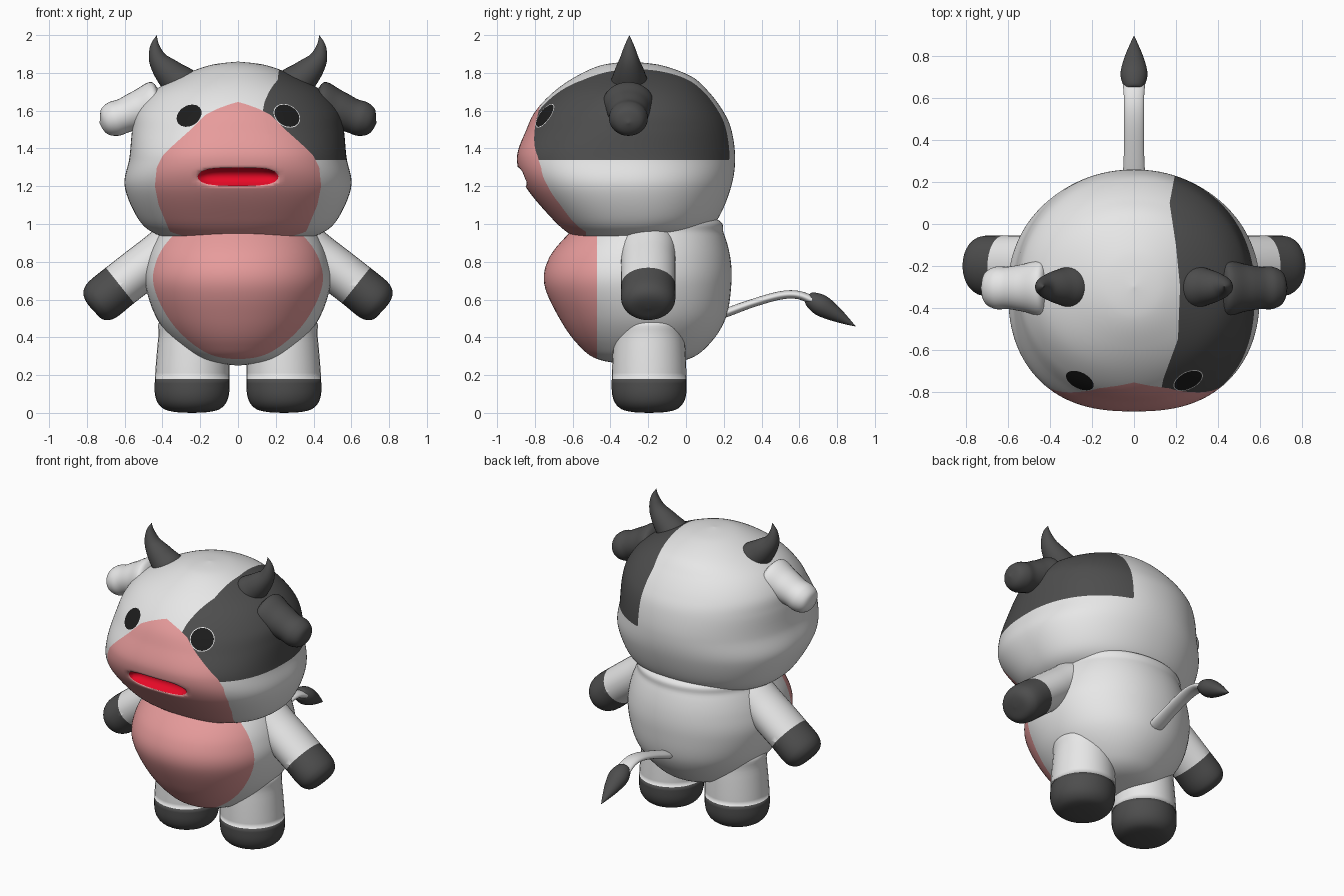
import bpy, bmesh, math
from mathutils import Vector

cube = bpy.data.objects.get("Cube")
if cube:
    bpy.data.objects.remove(cube, do_unlink=True)


def material(name, r, g, b):
    m = bpy.data.materials.new(name)
    m.use_nodes = True
    m.diffuse_color = (r, g, b, 1)
    node = m.node_tree.nodes["Principled BSDF"]
    node.inputs["Base Color"].default_value = (r, g, b, 1)
    node.inputs["Roughness"].default_value = 0.6
    return m


WHITE = material("white", 0.8, 0.8, 0.8)
DARK = material("dark grey", 0.075, 0.075, 0.075)
PINK = material("pink", 0.8, 0.33, 0.33)
RED = material("red", 0.8, 0.003, 0.02)
BLACK = material("black", 0.012, 0.012, 0.012)


def spline(rows, steps):
    """Smooth curve through rows of equal-length tuples."""
    pts = [rows[0]] + list(rows) + [rows[-1]]
    out = []
    for i in range(1, len(pts) - 2):
        for k in range(steps):
            t = k / steps
            out.append([0.5 * (2 * b + (c - a) * t + (2 * a - 5 * b + 4 * c - d) * t * t
                               + (3 * b - a - 3 * c + d) * t ** 3)
                        for a, b, c, d in zip(*pts[i - 1:i + 3])])
    return out + [list(rows[-1])]


def lerp_table(table, v):
    """Piecewise linear lookup, table ascending."""
    if v <= table[0][0]:
        return table[0][1]
    for (a, p), (b, q) in zip(table, table[1:]):
        if v <= b:
            return p + (q - p) * (v - a) / (b - a)
    return table[-1][1]


def cut(bm, f):
    """Cut the faces along the line where f is zero."""
    val = {v: f(v.co) for v in bm.verts}
    new = set()
    for e in list(bm.edges):
        a, b = e.verts
        if val[a] * val[b] < 0:
            new.add(bmesh.utils.edge_split(e, a, val[a] / (val[a] - val[b]))[1])
    for face in list(bm.faces):
        vs = [v for v in face.verts if v in new]
        if len(vs) == 2:
            bmesh.utils.face_split(face, vs[0], vs[1])


def build(name, rings, base, zones=(), shape=None):
    """Skin closed rings; each zone (material, f) paints where f < 0."""
    bm = bmesh.new()
    loops = [[bm.verts.new(p) for p in ring] for ring in rings]
    n = len(loops[0])
    for lo, hi in zip(loops, loops[1:]):
        for i in range(n):
            j = (i + 1) % n
            bm.faces.new((lo[i], lo[j], hi[j], hi[i]))
    bmesh.ops.remove_doubles(bm, verts=bm.verts[:], dist=1e-4)
    bmesh.ops.recalc_face_normals(bm, faces=bm.faces[:])
    for _, f in zones:
        cut(bm, f)
    mats = [base]
    for m, f in zones:
        if m not in mats:
            mats.append(m)
        for face in bm.faces:
            if f(face.calc_center_median()) < 0:
                face.material_index = mats.index(m)
    if shape:
        for v in bm.verts:
            shape(v.co)
    for face in bm.faces:
        face.smooth = True
    mesh = bpy.data.meshes.new(name)
    bm.to_mesh(mesh)
    bm.free()
    for m in mats:
        mesh.materials.append(m)
    obj = bpy.data.objects.new(name, mesh)
    bpy.context.collection.objects.link(obj)
    return obj


def blob(rows, steps, segs):
    """Rings from rows of height, half width, front y, back y, front squareness."""
    rings = []
    for z, w, yf, yb, sq in spline(rows, steps):
        ring = []
        for i in range(segs):
            a = math.tau * i / segs
            c, s = math.cos(a), math.sin(a)
            p = 2 / (sq if s < 0 else 2.1)
            x = math.copysign(abs(c) ** p, c) * max(w, 0)
            y = math.copysign(abs(s) ** p, s) * (yb - yf) / 2 + (yf + yb) / 2
            ring.append(Vector((x, y, z)))
        rings.append(ring)
    return rings


def tube(rows, side, aspect=1.0, steps=6, segs=32):
    """Rings along rows of x, y, z, radius; aspect widens along the side axis."""
    pts = spline(rows, steps)
    rings = []
    for i, (x, y, z, r) in enumerate(pts):
        a, b = pts[max(i - 1, 0)], pts[min(i + 1, len(pts) - 1)]
        t = (Vector(b[:3]) - Vector(a[:3])).normalized()
        s = Vector(side)
        u = t.cross(s).normalized()
        r = max(r, 0)
        rings.append([Vector((x, y, z)) + r * (aspect * math.cos(k) * s + math.sin(k) * u)
                      for k in (math.tau * j / segs for j in range(segs))])
    return rings


# Head
head = blob([
    (0.93, 0, -0.3, -0.3, 2), (0.92, 0.3, -0.55, -0.02, 2.2), (0.95, 0.44, -0.62, 0.08, 2.4),
    (1.03, 0.53, -0.71, 0.17, 2.5), (1.2, 0.6, -0.85, 0.24, 2.5), (1.35, 0.575, -0.895, 0.26, 2.5),
    (1.5, 0.56, -0.845, 0.24, 2.2), (1.6, 0.535, -0.795, 0.195, 2), (1.7, 0.45, -0.7, 0.12, 2),
    (1.78, 0.31, -0.585, 0.03, 2), (1.84, 0.15, -0.45, -0.13, 2), (1.86, 0, -0.3, -0.3, 2)], 12, 128)

MUZZLE = [(0.91, 0.34), (1.1, 0.42), (1.2, 0.44), (1.3, 0.43), (1.36, 0.4), (1.42, 0.34),
          (1.5, 0.25), (1.58, 0.17), (1.61, 0.11), (1.635, 0.04), (1.66, -0.05)]
PATCH = [(-0.83, 0.16), (-0.79, 0.13), (-0.74, 0.14), (-0.55, 0.21), (-0.3, 0.22),
         (-0.1, 0.2), (0.1, 0.17), (0.26, 0.2)]


def patch(p):
    return max(lerp_table(PATCH, p.y) - p.x, 1.34 - p.z)


def muzzle(p):
    return max(abs(p.x) - lerp_table(MUZZLE, p.z), p.y + 0.53)


def mouth(p):
    if p.y > -0.5:
        return 1.0
    return (p.x / 0.215) ** 4 + ((p.z - 1.25) / 0.048) ** 2 - 1


def sink_mouth(p):
    d = -mouth(p)
    if d > 0:
        p.y += 0.07 * d ** 0.6
        p.z += 0.012 * d


def eye(sign, radius):
    front = (p for ring in head for p in ring if p.y < -0.4)
    c = min(front, key=lambda p: (p.x - sign * 0.26) ** 2 + (p.z - 1.58) ** 2)
    return lambda p: (p - c).length - radius


zones = [(DARK, patch), (PINK, muzzle), (RED, mouth)]
for sign in (1, -1):
    zones += [(WHITE, eye(sign, 0.076)), (BLACK, eye(sign, 0.071))]
build("head", head, WHITE, zones, sink_mouth)

# Body with pink belly
build("body", blob([
    (0.25, 0, -0.22, -0.22, 2.1), (0.28, 0.2, -0.455, 0, 2.1), (0.36, 0.32, -0.57, 0.12, 2.1),
    (0.5, 0.43, -0.67, 0.21, 2.1), (0.68, 0.49, -0.75, 0.24, 2.1), (0.82, 0.475, -0.725, 0.235, 2.1),
    (0.95, 0.42, -0.62, 0.2, 2.1), (1.03, 0.36, -0.52, 0.15, 2.1), (1.1, 0, -0.2, -0.2, 2.1)], 8, 80),
    WHITE, [(PINK, lambda p: p.y + 0.47)])

# Paired parts
for sign, label in ((1, "left"), (-1, "right")):
    def sided(rows, y):
        return [(sign * x, y, z, r) for x, z, r in rows]

    build(label + "_ear", tube(sided([
        (0.4, 1.64, 0), (0.42, 1.635, 0.12), (0.52, 1.605, 0.105), (0.6, 1.575, 0.092),
        (0.66, 1.555, 0.092), (0.71, 1.54, 0.065), (0.733, 1.535, 0)], -0.305), (0, 1, 0), 1.1),
        DARK if sign > 0 else WHITE)

    build(label + "_horn", tube(sided([
        (0.25, 1.7, 0), (0.28, 1.725, 0.09), (0.355, 1.79, 0.08), (0.42, 1.865, 0.052),
        (0.44, 1.94, 0.026), (0.43, 2.0, 0)], -0.3), (0, 1, 0), 1.05), DARK)

    # Hoof boundary runs square to the arm
    build(label + "_arm", tube(sided([
        (0.29, 0.94, 0), (0.31, 0.92, 0.11), (0.45, 0.81, 0.12), (0.625, 0.675, 0.12),
        (0.71, 0.606, 0.12), (0.75, 0.575, 0.105), (0.772, 0.558, 0.07), (0.778, 0.553, 0)], -0.2),
        (0, 1, 0), 1.2), WHITE,
        [(DARK, lambda p: 0.069 - 0.78 * (abs(p.x) - 0.625) + 0.62 * (p.z - 0.675) - 0.069)])

    build(label + "_leg", tube(sided([
        (0.235, 0.5, 0), (0.235, 0.49, 0.17), (0.235, 0.4, 0.187), (0.242, 0.18, 0.198),
        (0.244, 0.08, 0.192), (0.244, 0.025, 0.155), (0.244, 0.005, 0.09), (0.244, 0, 0)], -0.195),
        (1, 0, 0)), WHITE, [(DARK, lambda p: p.z - 0.18)])

# Tail and its tuft
build("tail", tube([
    (0, 0.17, 0.51, 0), (0, 0.2, 0.525, 0.022), (0, 0.35, 0.58, 0.022), (0, 0.5, 0.622, 0.022),
    (0, 0.6, 0.623, 0.022), (0, 0.69, 0.585, 0.022), (0, 0.72, 0.57, 0)], (1, 0, 0), 2.2), WHITE)
build("tail_tuft", tube([
    (0, 0.645, 0.61, 0), (0, 0.65, 0.607, 0.035), (0, 0.71, 0.572, 0.056),
    (0, 0.78, 0.53, 0.044), (0, 0.85, 0.487, 0.02), (0, 0.9, 0.457, 0)], (1, 0, 0), 1.15), DARK)
